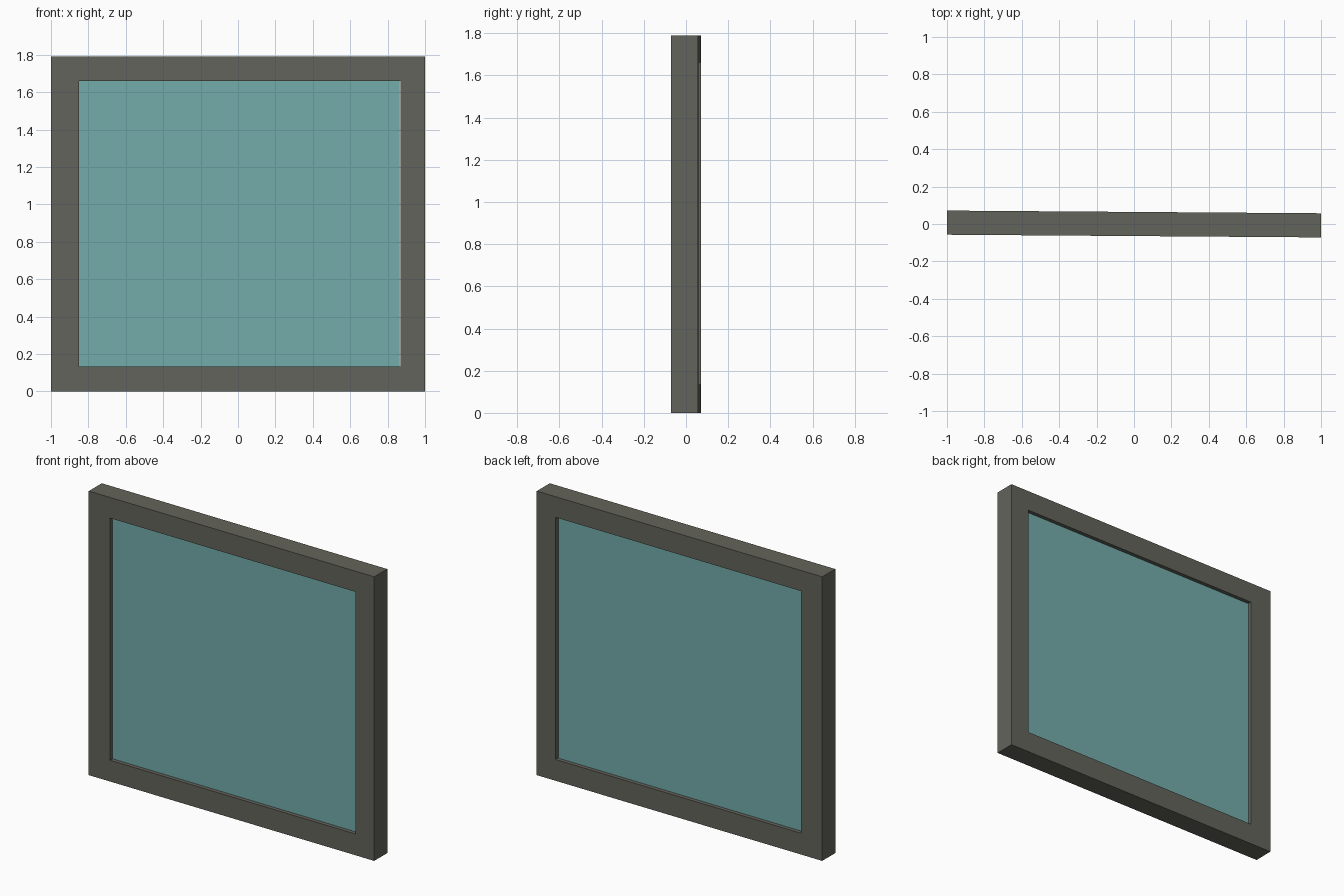
import bpy, bmesh
from mathutils import Matrix

if "Cube" in bpy.data.objects:
    bpy.data.objects.remove(bpy.data.objects["Cube"])

W, H, T = 1.0, 1.79, 0.129           # half width, height, depth
L, R, B, TOP = -0.85, 0.87, 0.134, 1.66   # opening
YAW = -0.0072                        # the window is turned very slightly


def material(name, rgb):
    m = bpy.data.materials.new(name)
    m.diffuse_color = (*rgb, 1)
    m.use_nodes = True
    m.node_tree.nodes["Principled BSDF"].inputs["Base Color"].default_value = m.diffuse_color
    return m


def finish(name, bm, mat):
    bmesh.ops.recalc_face_normals(bm, faces=bm.faces)
    bmesh.ops.rotate(bm, verts=bm.verts, cent=(0, 0, 0), matrix=Matrix.Rotation(YAW, 3, 'Z'))
    me = bpy.data.meshes.new(name)
    bm.to_mesh(me)
    bm.free()
    me.materials.append(mat)
    ob = bpy.data.objects.new(name, me)
    bpy.context.collection.objects.link(ob)


def rect(bm, x0, x1, z0, z1, y):
    return [bm.verts.new((x, y, z)) for x, z in ((x0, z0), (x1, z0), (x1, z1), (x0, z1))]


grey = material("dark warm grey", (0.127, 0.127, 0.106))
teal = material("teal glass", (0.171, 0.413, 0.407))

# Frame: rectangular section swept around the opening
bm = bmesh.new()
loops = [rect(bm, -W, W, 0, H, -T / 2), rect(bm, -W, W, 0, H, T / 2),
         rect(bm, L, R, B, TOP, T / 2), rect(bm, L, R, B, TOP, -T / 2)]
for k in range(4):
    a, b = loops[k], loops[(k + 1) % 4]
    for i in range(4):
        j = (i + 1) % 4
        bm.faces.new((a[i], a[j], b[j], b[i]))
finish("window_frame", bm, grey)

# Glass: thick pane recessed on both sides, leaving a hairline gap at the right
bm = bmesh.new()
bmesh.ops.create_cube(bm, size=1)
x0, x1 = L, R - 0.006
bmesh.ops.scale(bm, vec=(x1 - x0, 0.08, TOP - B), verts=bm.verts)
bmesh.ops.translate(bm, vec=((x0 + x1) / 2, 0, (TOP + B) / 2), verts=bm.verts)
finish("glass_pane", bm, teal)
